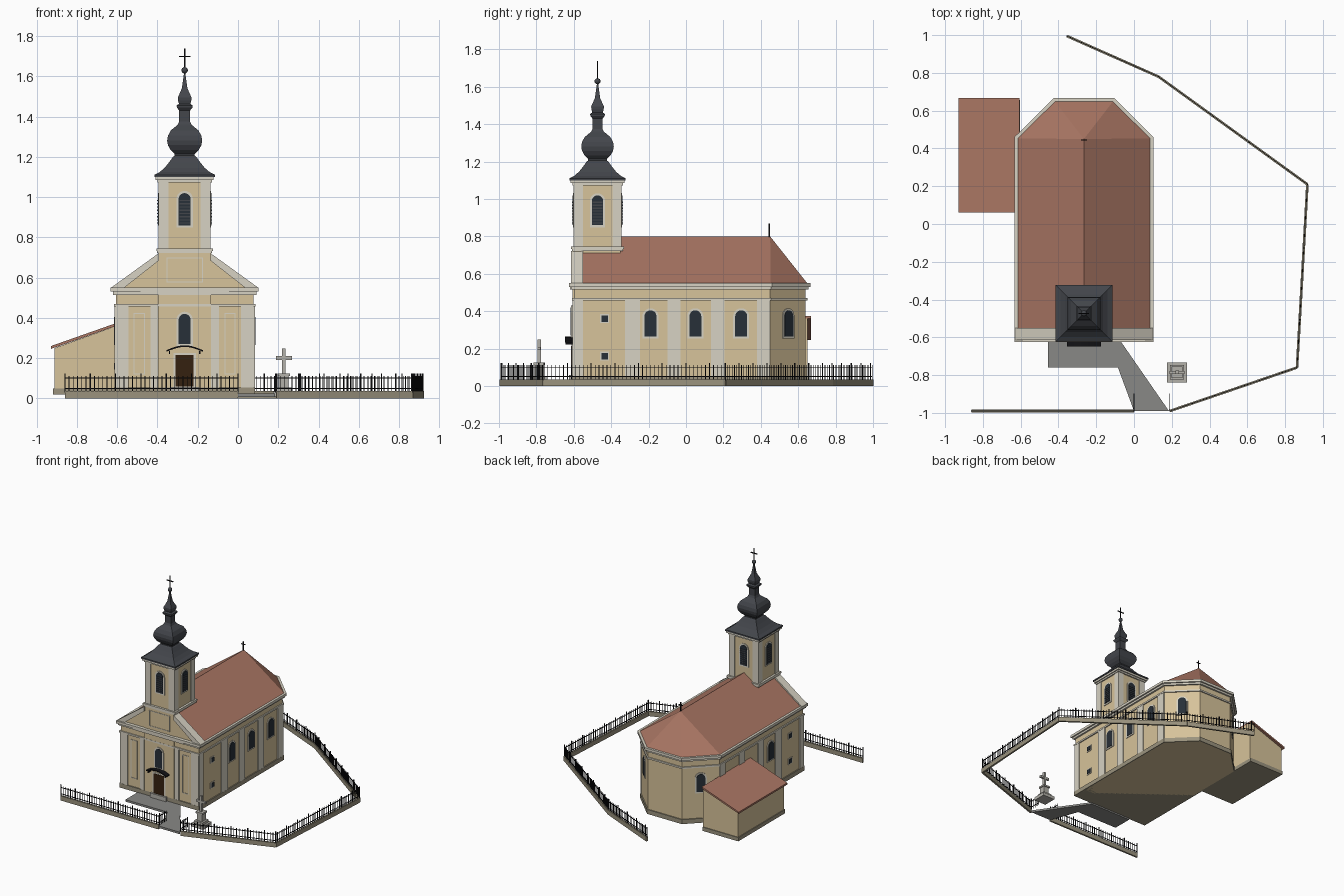
import bpy, bmesh, math
from mathutils import Vector

if "Cube" in bpy.data.objects:
    bpy.data.objects.remove(bpy.data.objects["Cube"])

CX, W, FRONT = -0.265, 0.342, -0.60
TY, TH = -0.473, 0.124          # tower centre y and half width
COL = {'wall': (0.84, 0.76, 0.60), 'trim': (0.84, 0.82, 0.76), 'roof': (0.66, 0.46, 0.39),
       'slate': (0.27, 0.28, 0.30), 'glass': (0.17, 0.20, 0.23), 'wood': (0.22, 0.15, 0.09),
       'iron': (0.10, 0.10, 0.11), 'stone': (0.70, 0.69, 0.66), 'path': (0.53, 0.53, 0.52),
       'base': (0.60, 0.57, 0.49)}
MATS = {}
for k, c in COL.items():
    MATS[k] = bpy.data.materials.new(k)
    MATS[k].diffuse_color = tuple(v ** 2.2 for v in c) + (1,)


def finish(name, mat, bm):
    bmesh.ops.recalc_face_normals(bm, faces=bm.faces)
    me = bpy.data.meshes.new(name)
    bm.to_mesh(me)
    bm.free()
    me.materials.append(MATS[mat])
    ob = bpy.data.objects.new(name, me)
    bpy.context.collection.objects.link(ob)
    return ob


def solids(name, mat, pairs):
    """Each pair is (loop A, loop B): caps plus side walls."""
    bm = bmesh.new()
    for a, b in pairs:
        va = [bm.verts.new(p) for p in a]
        vb = [bm.verts.new(p) for p in b]
        bm.faces.new(va)
        bm.faces.new(vb)
        for i in range(len(va)):
            j = (i + 1) % len(va)
            bm.faces.new((va[i], va[j], vb[j], vb[i]))
    return finish(name, mat, bm)


def hull(name, mat, pts):
    bm = bmesh.new()
    vs = [bm.verts.new(p) for p in pts]
    bmesh.ops.convex_hull(bm, input=vs)
    return finish(name, mat, bm)


def slab(pts, z0, z1):
    return [(x, y, z0) for x, y in pts], [(x, y, z1) for x, y in pts]


def rect(x0, x1, y0, y1):
    return [(x0, y0), (x1, y0), (x1, y1), (x0, y1)]


def box(x0, x1, y0, y1, z0, z1):
    return slab(rect(x0, x1, y0, y1), z0, z1)


def sq(cx, cy, h, z0, z1):
    return box(cx - h, cx + h, cy - h, cy + h, z0, z1)


def on_wall(pts, origin, ang, d0, d1):
    """Extrude a (u, z) outline out of a wall that faces direction ang."""
    ang = math.radians(ang)
    n, t = Vector((math.cos(ang), math.sin(ang))), Vector((-math.sin(ang), math.cos(ang)))
    ring = lambda d: [(*(Vector(origin) + t * u + n * d), z) for u, z in pts]
    return ring(d0), ring(d1)


def arch(u, w, z0, z1):
    r = w / 2
    top = [(u + r * math.cos(a), z1 - r + r * math.sin(a))
           for a in [math.pi * i / 10 for i in range(11)]]
    return [(u - r, z0), (u + r, z0)] + top


def frame(u0, u1, z0, z1, t):
    return [rect(u0, u1, z0, z0 + t), rect(u0, u1, z1 - t, z1),
            rect(u0, u0 + t, z0 + t, z1 - t), rect(u1 - t, u1, z0 + t, z1 - t)]


def outline(o, front=None):
    f = FRONT - o if front is None else front
    a, b = W + o, 0.15 + 0.4 * o
    return [(CX + x, y) for x, y in ((-a, f), (a, f), (a, 0.45 + 0.4 * o), (b, 0.64 + o),
                                     (-b, 0.64 + o), (-a, 0.45 + 0.4 * o))]


# Nave with polygonal apse
solids('nave_walls', 'wall', [slab(outline(0), 0.02, 0.53)])
solids('plinth', 'base', [slab(outline(0.008), 0.02, 0.055)])
solids('frieze_moulding', 'trim', [slab(outline(0.009), 0.457, 0.47)])
solids('cornice', 'trim', [slab(outline(0.014), 0.515, 0.53), slab(outline(0.026), 0.53, 0.55)])
hull('nave_roof', 'roof', [(x, y, 0.55) for x, y in outline(0.008, -0.56)] +
     [(CX, -0.56, 0.80), (CX, 0.45, 0.80)])
solids('roof_cross', 'iron', [sq(CX, 0.445, 0.003, 0.79, 0.868),
                              box(CX - 0.016, CX + 0.016, 0.442, 0.448, 0.843, 0.849)])

# Front facade and gable
F = (CX, FRONT)
gable = [(-W, 0.55), (W, 0.55), (0.13, 0.712), (-0.13, 0.712)]
solids('gable_wall', 'wall', [on_wall(gable, F, -90, -0.05, 0)])
solids('centre_bay', 'wall', [on_wall(rect(-0.13, 0.13, 0.055, 0.515), F, -90, 0, 0.008),
                              on_wall(rect(-0.13, 0.13, 0.55, 0.73), F, -90, -0.04, 0.004)])
caps, pil, panels = [], [], []
for s in (-1, 1):
    caps.append(on_wall([(s * u, z) for u, z in ((0.366, 0.55), (0.30, 0.55), (0.128, 0.685),
                                                 (0.128, 0.722))], F, -90, -0.05, 0.014))
    for a, b in ((0.28, W), (0.132, 0.17)):
        pil.append(on_wall(rect(s * a, s * b, 0.055, 0.46), F, -90, 0, 0.007))
    c = s * 0.225
    panels += [on_wall(r, F, -90, 0, 0.004) for r in frame(c - 0.028, c + 0.028, 0.12, 0.425, 0.005)]
panels += [on_wall(r, F, -90, 0, 0.007) for r in frame(-0.09, 0.09, 0.575, 0.70, 0.005)]
solids('gable_coping', 'trim', caps)
solids('front_panel_frames', 'trim', panels)
solids('front_cornice_break', 'trim', [on_wall(rect(-0.22, 0.22, 0.517, 0.53), F, -90, 0, 0.02)])

# Side pilasters, windows and apse windows
frames, glass = [], []


def window(u, w, z0, z1, origin, ang, d=0.0):
    frames.append(on_wall(arch(u, w + 0.022, z0 - 0.011, z1 + 0.011), origin, ang, d, d + 0.006))
    glass.append(on_wall(arch(u, w, z0, z1), origin, ang, d, d + 0.009))


for s, ang in ((1, 0), (-1, 180)):
    o = (CX + s * W, 0)
    for y, w in ((-0.575, 0.05), (-0.285, 0.08), (-0.065, 0.07), (0.17, 0.07), (0.415, 0.07)):
        pil.append(on_wall(rect(s * y - w / 2, s * y + w / 2, 0.055, 0.46), o, ang, 0, 0.007))
    for y in ((-0.19, 0.05, 0.295) if s > 0 else (-0.19,)):
        window(s * y, 0.064, 0.265, 0.405, o, ang)
    for z in (0.36, 0.16):
        u = -0.435 * s
        frames.append(on_wall(rect(u - 0.024, u + 0.024, z - 0.024, z + 0.024), o, ang, 0, 0.005))
        glass.append(on_wall(rect(u - 0.017, u + 0.017, z - 0.017, z + 0.017), o, ang, 0, 0.008))
    window(0, 0.064, 0.265, 0.405, (CX + s * 0.246, 0.545), 45 if s > 0 else 135)
window(0, 0.06, 0.27, 0.42, F, -90, 0.008)
solids('pilasters', 'trim', pil)

# Door, step and curved canopy
solids('door_frame', 'trim', [on_wall(rect(-0.056, 0.056, 0.055, 0.226), F, -90, 0, 0.012)])
solids('door', 'wood', [on_wall(rect(-0.045, 0.045, 0.06, 0.215), F, -90, 0, 0.015)])
solids('door_step', 'stone', [on_wall(rect(-0.07, 0.07, 0.02, 0.058), F, -90, 0, 0.025)])
us = [-0.09 + 0.018 * i for i in range(11)]
arc = lambda dz: [(u, 0.232 + dz + 0.024 * math.cos(u / 0.09 * math.pi / 2)) for u in us]
solids('door_canopy', 'iron', [on_wall(arc(0) + arc(0.008)[::-1], F, -90, 0, 0.048)] +
       [on_wall(rect(u - 0.003, u + 0.003, 0.222, 0.236), F, -90, 0, 0.045) for u in (-0.075, 0.075)])

# Tower
solids('tower_shaft', 'wall', [sq(CX, TY, TH, 0.55, 1.09)])
solids('tower_mouldings', 'trim', [sq(CX, TY, 0.137, 0.722, 0.733), sq(CX, TY, 0.141, 0.733, 0.746),
                                   sq(CX, TY, 0.135, 1.073, 1.085), sq(CX, TY, 0.144, 1.085, 1.103)])
solids('tower_corner_pilasters', 'trim',
       [sq(CX + sx * 0.104, TY + sy * 0.104, 0.025, 0.74, 1.08) for sx in (-1, 1) for sy in (-1, 1)])
louvres = []
for ang in (0, 90, 180, 270):
    a = math.radians(ang)
    o = (CX + TH * math.cos(a), TY + TH * math.sin(a))
    window(0, 0.06, 0.86, 1.02, o, ang)
    louvres += [on_wall(rect(-0.026, 0.026, 0.868 + 0.016 * i, 0.874 + 0.016 * i), o, ang, 0.008, 0.013)
                for i in range(8)]
solids('tower_louvres', 'slate', louvres)
solids('window_frames', 'trim', frames)
solids('window_panes', 'glass', glass)

# Square-plan onion spire
prof = [(0.15, 1.10), (0.15, 1.111), (0.125, 1.124), (0.10, 1.145), (0.078, 1.172), (0.058, 1.20),
        (0.05, 1.206), (0.05, 1.214), (0.07, 1.234), (0.083, 1.258), (0.087, 1.28), (0.083, 1.305),
        (0.068, 1.332), (0.046, 1.35), (0.034, 1.36), (0.027, 1.375), (0.027, 1.43), (0.038, 1.444),
        (0.04, 1.455), (0.028, 1.463), (0.033, 1.48), (0.034, 1.495), (0.024, 1.517), (0.014, 1.54),
        (0.009, 1.575), (0.004, 1.61), (0.004, 1.64)]
bm = bmesh.new()
rings = [[bm.verts.new((CX + i * h, TY + j * h, z)) for i, j in ((-1, -1), (1, -1), (1, 1), (-1, 1))]
         for h, z in prof]
bm.faces.new(rings[0])
bm.faces.new(rings[-1])
for a, b in zip(rings, rings[1:]):
    for i in range(4):
        bm.faces.new((a[i], a[i - 1], b[i - 1], b[i]))
finish('onion_spire', 'slate', bm)
bm = bmesh.new()
bmesh.ops.create_uvsphere(bm, u_segments=12, v_segments=8, radius=0.016)
bmesh.ops.translate(bm, verts=bm.verts, vec=(CX, TY, 1.63))
for f in bm.faces:
    f.smooth = True
finish('spire_ball', 'slate', bm)
solids('spire_cross', 'iron', [sq(CX, TY, 0.003, 1.63, 1.738),
                               box(CX - 0.028, CX + 0.028, TY - 0.003, TY + 0.003, 1.695, 1.702)])

# Sacristy with lean-to roof
ext = lambda pts, y0, y1: ([(x, y0, z) for x, z in pts], [(x, y1, z) for x, z in pts])
solids('sacristy_walls', 'wall',
       [ext([(-0.912, 0.02), (-0.605, 0.02), (-0.605, 0.36), (-0.912, 0.25)], 0.075, 0.65)])
solids('sacristy_plinth', 'base', [box(-0.918, -0.604, 0.069, 0.656, 0.02, 0.05)])
solids('sacristy_roof', 'roof',
       [ext([(-0.93, 0.246), (-0.606, 0.36), (-0.606, 0.374), (-0.93, 0.26)], 0.06, 0.668)])

# Path and stone cross
solids('path', 'path', [slab([(-0.455, -0.60), (-0.455, -0.76), (-0.085, -0.76), (0.0, -0.99),
                              (0.185, -0.99), (-0.085, -0.60)], 0.008, 0.024)])
X, Y = 0.228, -0.785
solids('stone_cross', 'stone', [sq(X, Y, 0.053, 0.01, 0.035), sq(X, Y, 0.038, 0.035, 0.055),
                                sq(X, Y, 0.023, 0.055, 0.112), sq(X, Y, 0.03, 0.112, 0.125),
                                sq(X, Y, 0.009, 0.125, 0.248),
                                box(X - 0.04, X + 0.04, Y - 0.008, Y + 0.008, 0.192, 0.21)])

# Fence: low wall, pickets and rails, plus the open gate leaves
lines = [[(-0.86, -0.99), (0.0, -0.99)],
         [(0.19, -0.99), (0.863, -0.76), (0.918, 0.21), (0.13, 0.78), (-0.355, 0.995)]]
gates = [[(0.0, -0.985), (0.0, -0.90)], [(0.187, -0.985), (0.187, -0.90)]]
walls, iron = [], []
for path in lines + gates:
    for p, q in zip(path, path[1:]):
        p, q = Vector(p), Vector(q)
        d = q - p
        n = Vector((-d.y, d.x)).normalized()
        strip = lambda t: [tuple(v) for v in (p - n * t, q - n * t, q + n * t, p + n * t)]
        if path in lines:
            walls.append(slab(strip(0.007), 0.0, 0.036))
        iron += [slab(strip(0.0018), z, z + 0.005) for z in (0.048, 0.098)]
        k = max(4, round(d.length / 0.021))
        for i in range(k + 1):
            c = p + d * i / k
            tall = i % 6 == 0
            h = 0.003 if tall else 0.0018
            iron.append(sq(c.x, c.y, h, 0.03, 0.124 if tall else 0.112))
solids('fence_wall', 'base', walls)
solids('fence_railings', 'iron', iron)

for m in bpy.data.materials:
    if m.users and not m.is_grease_pencil:
        m.use_nodes = True
        m.node_tree.nodes["Principled BSDF"].inputs["Base Color"].default_value = m.diffuse_color
